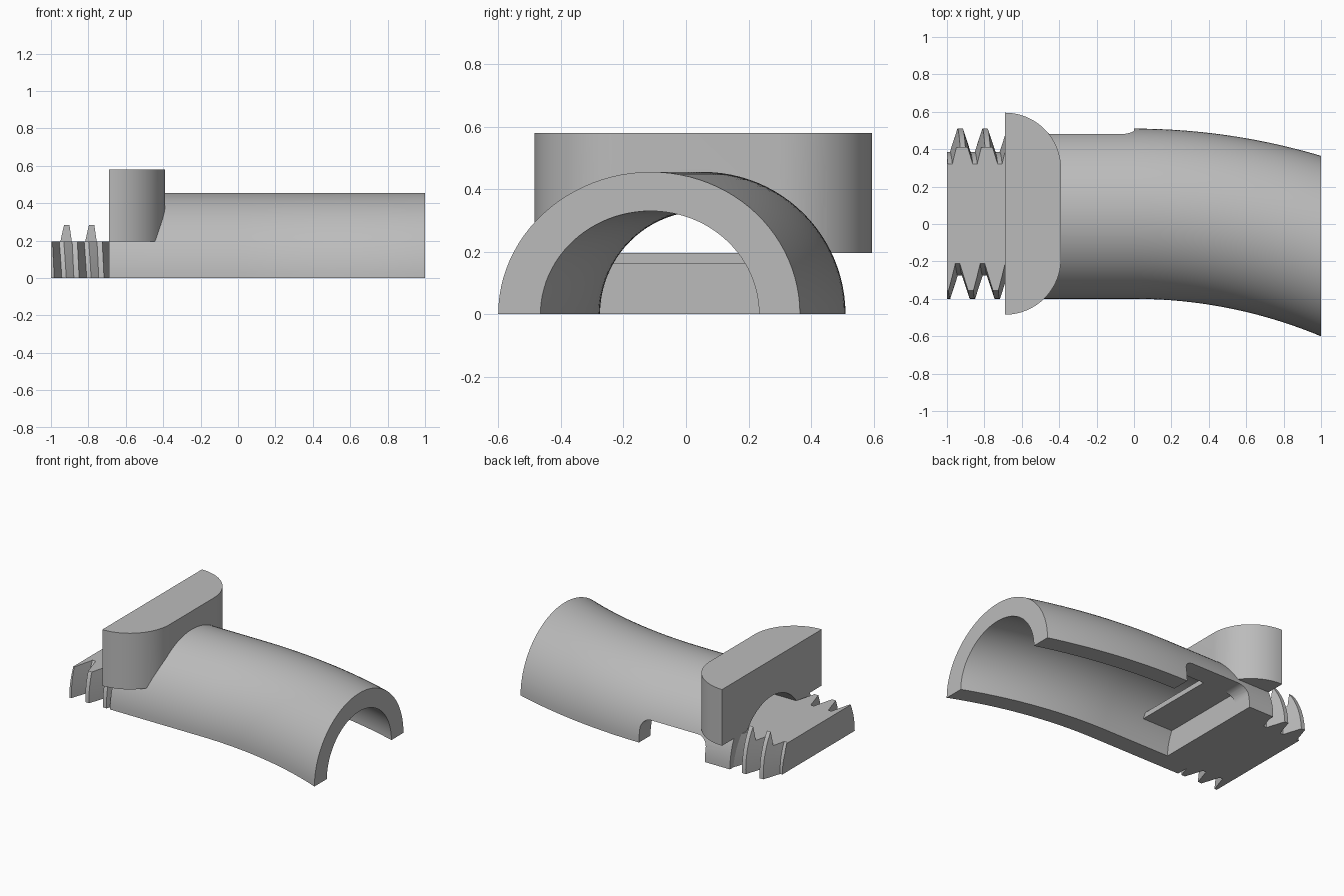
import bpy, bmesh, math
from math import sin, cos, pi, asin, sqrt
from mathutils import Vector

cube = bpy.data.objects.get("Cube")
if cube:
    bpy.data.objects.remove(cube)

CY = 0.055                    # y of the tube axis
RO, RI = 0.455, 0.33          # outer and bore radius
BEND = 3.05                   # radius of the bend
X0, XC, XP = -1.0, -0.69, -0.5   # thread start, collar back, plate end
ZP = 0.195                    # plate top
SEG = 48

grey = bpy.data.materials.new("plain grey")
grey.use_nodes = True
COLOUR = (0.5, 0.5, 0.5, 1)
grey.diffuse_color = COLOUR
grey.node_tree.nodes["Principled BSDF"].inputs["Base Color"].default_value = COLOUR


def finish(name, bm, helper=False):
    bmesh.ops.remove_doubles(bm, verts=bm.verts, dist=1e-5)
    bmesh.ops.recalc_face_normals(bm, faces=bm.faces)
    me = bpy.data.meshes.new(name)
    bm.to_mesh(me)
    bm.free()
    ob = bpy.data.objects.new(name, me)
    bpy.context.collection.objects.link(ob)
    me.materials.append(grey)
    ob.hide_render = helper
    return ob


def loft(bm, rings):
    """Closed solid through rings of equal length."""
    rows = [[bm.verts.new(p) for p in ring] for ring in rings]
    n = len(rows[0])
    for a, b in zip(rows, rows[1:]):
        for i in range(n):
            j = (i + 1) % n
            bm.faces.new((a[i], a[j], b[j], b[i]))
    bm.faces.new(rows[0][::-1])
    bm.faces.new(rows[-1])


def prism(name, profile, axis, lo, hi, helper=False):
    """Extrude a 2D profile along one axis."""
    bm = bmesh.new()
    rings = []
    for t in (lo, hi):
        ring = []
        for p in profile:
            q = list(p)
            q.insert(axis, t)
            ring.append(Vector(q))
        rings.append(ring)
    loft(bm, rings)
    return finish(name, bm, helper)


def arc(cx, cy, r, a0, a1, n):
    return [(cx + r * cos(a0 + (a1 - a0) * i / n), cy + r * sin(a0 + (a1 - a0) * i / n))
            for i in range(n + 1)]


def cut(ob, cutter):
    """Subtract a cutter, then discard it."""
    mod = ob.modifiers.new("cut", 'BOOLEAN')
    mod.operation, mod.object, mod.solver = 'DIFFERENCE', cutter, 'EXACT'
    bpy.context.view_layer.update()
    dg = bpy.context.evaluated_depsgraph_get()
    ob.data = bpy.data.meshes.new_from_object(ob.evaluated_get(dg))
    ob.modifiers.clear()
    bpy.data.objects.remove(cutter)


# Bent half tube, ending flat at x = 1
section = arc(0, 0, RO, 0, pi, SEG) + arc(0, 0, RI, pi, 0, SEG)
rings = [[(XC, CY + u, z) for u, z in section]]
STEPS = 24
for s in range(STEPS + 1):
    ring = []
    for u, z in section:
        a = asin(1 / (BEND + u)) * s / STEPS
        ring.append(((BEND + u) * sin(a), CY - BEND + (BEND + u) * cos(a), z))
    rings.append(ring)
bm = bmesh.new()
loft(bm, rings)
tube = finish("half_tube", bm)

# Rounded notch in the back wall
R = 0.07
notch = ([(XP, -0.1)] + arc(XP + R, 0.16 - R, R, pi, pi / 2, 8)
         + arc(-R, 0.16 - R, R, pi / 2, 0, 8) + [(0, -0.1)])
cut(tube, prism("notch_cutter", notch, 1, 0.25, 0.8, True))

# D-shaped collar sitting over the tube
C = 0.3
d_shape = (arc(XC, CY + 0.54 - C, C, pi / 2, 0, 20)
           + arc(XC, CY - 0.54 + C, C, 0, -pi / 2, 20))
collar = prism("collar", d_shape, 2, ZP, 0.58)
cut(collar, prism("collar_cutter", arc(CY, 0, RO - 0.002, 0, 2 * pi, 96)[:-1], 0, -0.9, 0, True))


# Plate and its thin ledge closing the lower bore
def bore_slab(name, z0, z1, lo, hi):
    a0, a1 = asin(z0 / RI), asin(z1 / RI)
    prof = arc(CY, 0, RI, a0, a1, 8) + arc(CY, 0, RI, pi - a1, pi - a0, 8)
    return prism(name, prof, 0, lo, hi)


plate = bore_slab("bore_plate", 0, ZP, XC, XP)
ledge = bore_slab("plate_ledge", 0.16, ZP, XP, -0.27)

# Threaded end: helical half screw trimmed to length
PITCH, TIP = 0.133, -0.93
rings = []
for i in range(SEG + 1):
    a = pi * i / SEG
    ring = [(-1.4, CY, 0)]
    for k in range(-2, 4):
        for dx, r in ((-0.014, RO), (0.014, RO),
                      (PITCH / 2 - 0.012, RI), (PITCH / 2 + 0.012, RI)):
            x = TIP + PITCH * (k + a / (2 * pi)) + dx
            ring.append((x, CY + r * cos(a), r * sin(a)))
    ring.append((-0.3, CY, 0))
    rings.append(ring)
bm = bmesh.new()
loft(bm, rings)
bmesh.ops.remove_doubles(bm, verts=bm.verts, dist=1e-5)
bmesh.ops.recalc_face_normals(bm, faces=bm.faces)
for x, n in ((X0, -1), (XC, 1)):
    res = bmesh.ops.bisect_plane(bm, geom=bm.verts[:] + bm.edges[:] + bm.faces[:],
                                 plane_co=(x, 0, 0), plane_no=(n, 0, 0), clear_outer=True)
    edges = [e for e in res["geom_cut"] if isinstance(e, bmesh.types.BMEdge)]
    bmesh.ops.edgenet_fill(bm, edges=edges)
thread = finish("threaded_end", bm)

# Flatten the thread to the plate, leaving the tall back teeth
cut(thread, prism("thread_cutter", [(-0.7, ZP), (0.41, ZP), (0.41, 0.7), (-0.7, 0.7)],
                  0, -1.2, -0.5, True))

# Smooth curved faces, sharp edges kept
bpy.ops.object.select_all(action='DESELECT')
for ob in (tube, collar, plate, ledge, thread):
    ob.select_set(True)
bpy.context.view_layer.objects.active = tube
bpy.ops.object.shade_smooth_by_angle(angle=math.radians(25))
